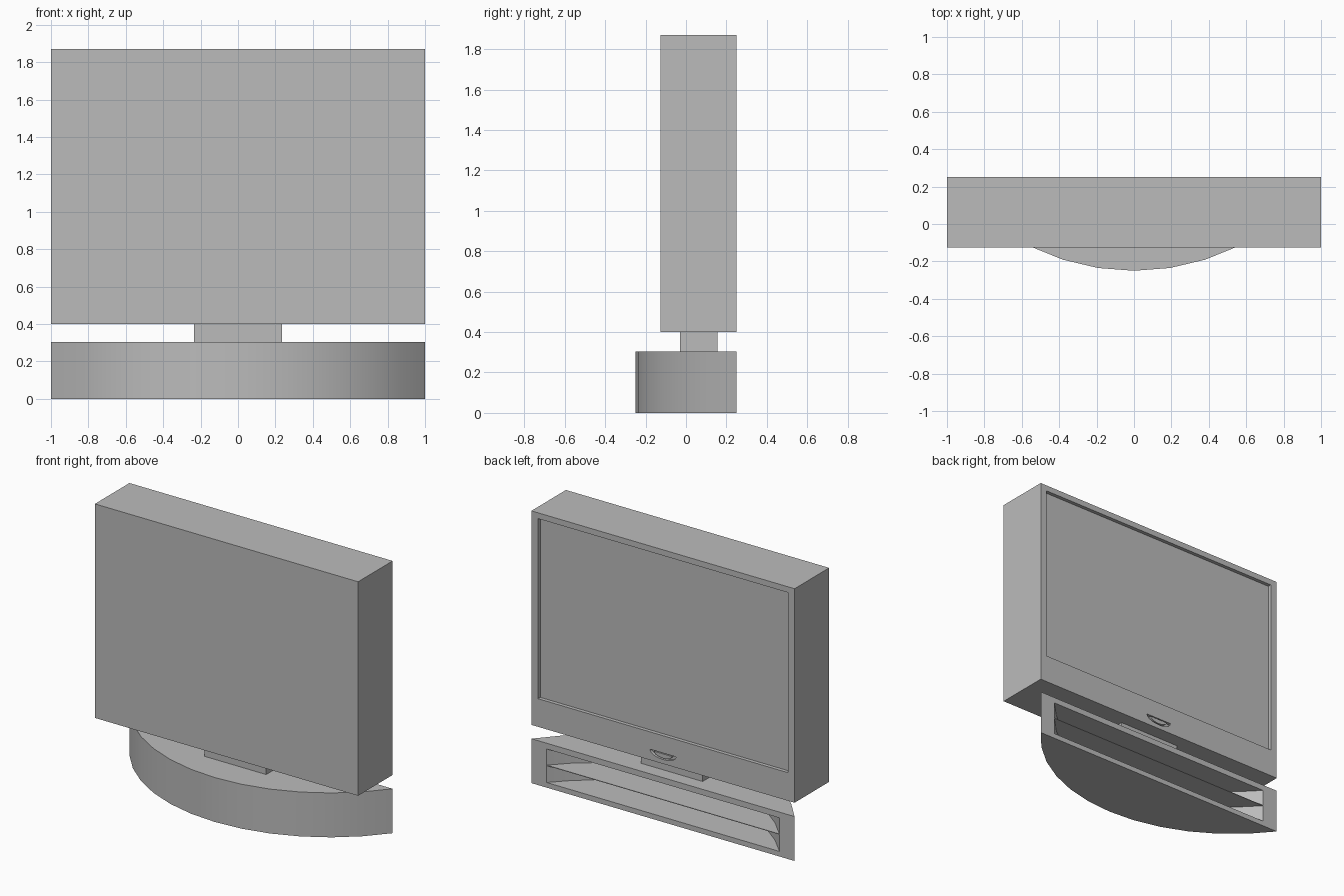
import bpy, bmesh, math
from mathutils import Vector

cube = bpy.data.objects.get("Cube")
if cube:
    bpy.data.objects.remove(cube, do_unlink=True)

grey = bpy.data.materials.new("plain grey")
grey.use_nodes = True
GREY = (0.5, 0.5, 0.5, 1)
grey.diffuse_color = GREY
grey.node_tree.nodes["Principled BSDF"].inputs["Base Color"].default_value = GREY


def prism(name, outline, sweep):
    """Sweep a flat outline along a vector into a closed solid."""
    bm = bmesh.new()
    face = bm.faces.new([bm.verts.new(p) for p in outline])
    ext = bmesh.ops.extrude_face_region(bm, geom=[face], use_keep_orig=True)
    verts = [v for v in ext["geom"] if isinstance(v, bmesh.types.BMVert)]
    bmesh.ops.translate(bm, verts=verts, vec=Vector(sweep))
    bmesh.ops.recalc_face_normals(bm, faces=bm.faces)
    mesh = bpy.data.meshes.new(name)
    bm.to_mesh(mesh)
    bm.free()
    mesh.materials.append(grey)
    obj = bpy.data.objects.new(name, mesh)
    bpy.context.collection.objects.link(obj)
    return obj


def box(name, x, y, z):
    """Box from (min, max) ranges."""
    outline = [(x[0], y[0], z[0]), (x[1], y[0], z[0]), (x[1], y[1], z[0]), (x[0], y[1], z[0])]
    return prism(name, outline, (0, 0, z[1] - z[0]))


def cut(target, cutter):
    """Subtract the cutter, then discard it."""
    mod = target.modifiers.new("cut", "BOOLEAN")
    mod.operation, mod.solver, mod.object = "DIFFERENCE", "EXACT", cutter
    cutter.hide_render = True
    bpy.context.view_layer.objects.active = target
    bpy.ops.object.modifier_apply(modifier=mod.name)
    bpy.data.objects.remove(cutter, do_unlink=True)


def bow(radius, half_width, z, segments=12):
    """Circular arc bulging to the front, centred on (0, 1)."""
    a = math.asin(half_width / radius)
    angles = [-a + 2 * a * i / segments for i in range(segments + 1)]
    return [(radius * math.sin(t), 1 - radius * math.cos(t), z) for t in angles]


def half_moon(half_width, height, top, y):
    """Flat-topped D shape standing in the xz plane."""
    n = 10
    return [(half_width * math.cos(math.pi * i / n), y,
             top - height * math.sin(math.pi * i / n)) for i in range(n + 1)]


# Cabinet with recessed screen
cabinet = box("screen_cabinet", (-1, 1), (-0.125, 0.25), (0.4, 1.87))
cut(cabinet, box("screen_cutter", (-0.95, 0.95), (0.225, 0.3), (0.593, 1.83)))

# Half-moon badge: shallow recess with a raised centre
cut(cabinet, prism("badge_cutter", half_moon(0.1, 0.045, 0.474, 0.23), (0, 0.1, 0)))
prism("badge_centre", half_moon(0.068, 0.03, 0.468, 0.225), (0, 0.025, 0))

# Neck
box("neck", (-0.235, 0.235), (-0.03, 0.155), (0.3, 0.4))

# Bow-fronted stand with open compartment
stand = prism("stand", bow(1.25, 1, 0), (0, 0, 0.305))
opening = bow(1.16, 0.886, 0.035) + [(0.886, 0.35, 0.035), (-0.886, 0.35, 0.035)]
cut(stand, prism("compartment_cutter", opening, (0, 0, 0.23)))

# Thin shelf across the compartment
prism("shelf", bow(1.163, 0.888, 0.15), (0, 0, 0.004))

# Smooth the bowed walls, keep edges sharp
bpy.ops.object.select_all(action="DESELECT")
stand.select_set(True)
bpy.context.view_layer.objects.active = stand
bpy.ops.object.shade_smooth_by_angle(angle=math.radians(30))
